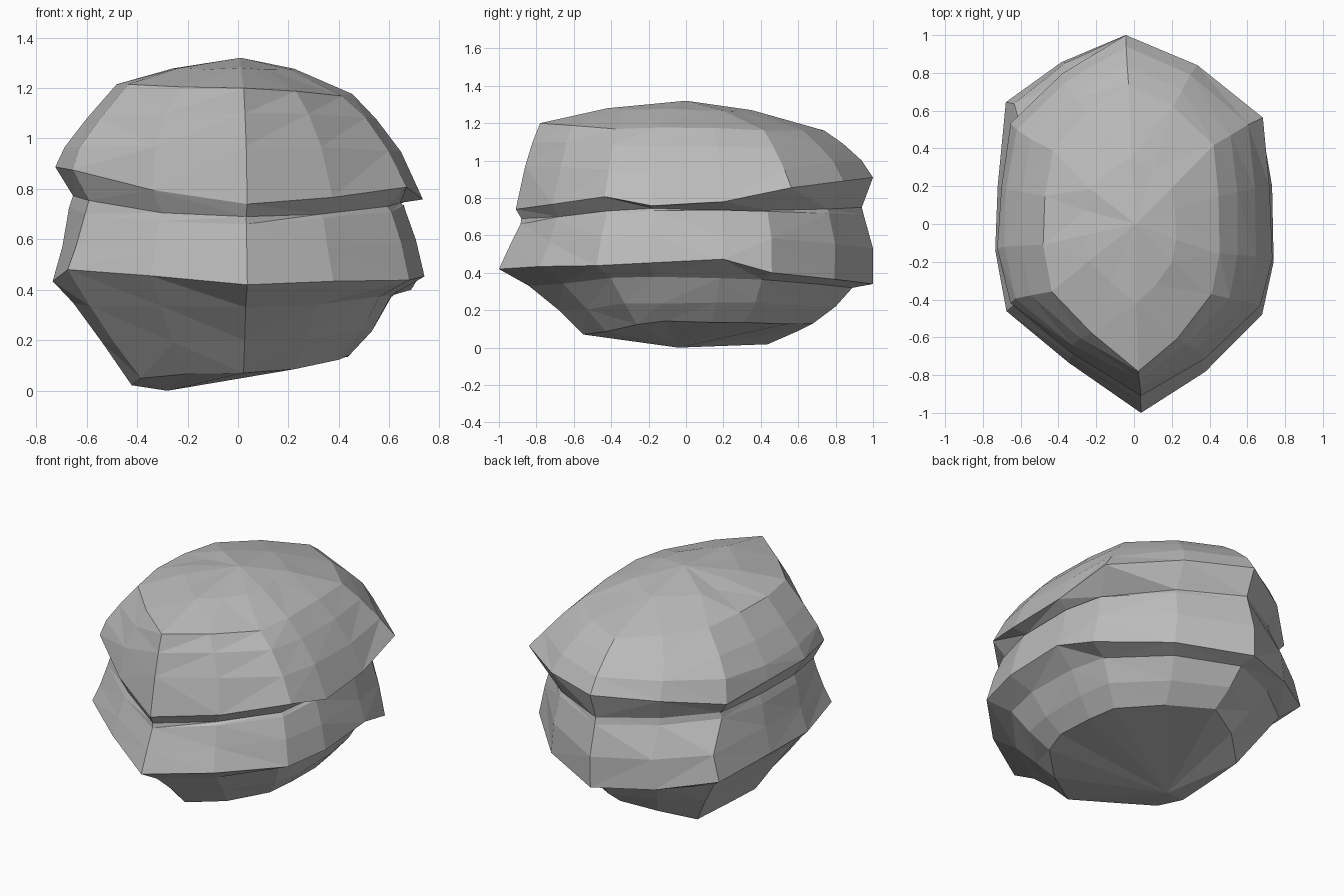
import bpy, bmesh, random
from mathutils import Vector

random.seed(4)
cube = bpy.data.objects.get("Cube")
if cube:
    bpy.data.objects.remove(cube, do_unlink=True)

# Plan outlines of the boulder, pointed at front and back (unit extents)
lower = [(.05, -1), (.51, -.78), (.92, -.48), (1, -.2), (.99, .2), (.93, .46), (.5, .8),
         (-.06, 1), (-.52, .86), (-.91, .64), (-.98, .2), (-1, -.14), (-.91, -.46), (-.47, -.74)]
n = len(lower)
upper = lower[:5] + [(.93, .56), (.46, .84), (-.06, 1), (-.53, .8), (-.9, .53)] + lower[10:]
waist = lower[:8] + upper[8:]

# Uneven height of the underside and the two overhanging lips, by outline point
level = [0] * n
base_lift = [0, 0, 0, 0, 0, 0, 0, 0, -.02, -.03, 0, 0, .03, .01]
middle_lift = [0, 0, 0, .01, .02, -.02, 0, 0, 0, 0, 0, 0, .05, .03]
top_lift = [0, .01, .03, -.03, -.02, .04, .01, 0, -.02, -.05, -.02, 0, .01, .02]

# Each layer edge: (reach, height) toward front, right, back and left, outline, lift
rings = [
    ((.55, .07), (.44, .14), (.68, .13), (.42, .015), lower, base_lift),  # underside rim
    ((.68, .20), (.53, .24), (.80, .22), (.54, .19), lower, level),
    ((.84, .33), (.61, .38), (.89, .32), (.65, .34), lower, level),       # lower crease
    ((1.0, .42), (.74, .45), (1.0, .34), (.74, .44), lower, middle_lift),
    ((.94, .55), (.70, .60), (1.0, .53), (.70, .58), lower, level),
    ((.885, .66), (.66, .73), (.95, .71), (.665, .72), waist, level),
    ((.88, .69), (.64, .74), (.94, .75), (.65, .77), waist, level),       # upper crease
    ((.91, .74), (.73, .79), (1.0, .91), (.72, .89), upper, top_lift),
    ((.86, .97), (.65, .94), (.94, 1.0), (.69, .96), upper, level),
    ((.82, 1.1), (.55, 1.07), (.84, 1.09), (.60, 1.08), upper, level),
    ((.78, 1.2), (.45, 1.17), (.74, 1.16), (.48, 1.21), upper, level),    # crown rim
    ((.42, 1.28), (.22, 1.27), (.35, 1.27), (.26, 1.27), upper, level),
]


def ring_point(ring, i):
    front, right, back, left, outline, lift = ring
    u, v = outline[i]
    side = right if u > 0 else left
    end = back if v > 0 else front
    w = v * v / (u * u + v * v)
    rough = 0 if abs(v) == 1 else .008
    wobble = 1 + random.uniform(-rough, rough)
    z = end[1] * w + side[1] * (1 - w) + lift[i] + random.uniform(-rough, rough)
    return Vector((u * side[0] * wobble, v * end[0] * wobble, z))


# Layered boulder: stacked rings closed by a peak and a base point
bm = bmesh.new()
loops = [[bm.verts.new(ring_point(ring, i)) for i in range(n)] for ring in rings]
for low, high in zip(loops, loops[1:]):
    for i in range(n):
        j = (i + 1) % n
        bm.faces.new((low[i], low[j], high[j], high[i]))
peak = bm.verts.new((.01, 0, 1.32))
base = bm.verts.new((-.28, -.04, 0))
for i in range(n):
    j = (i + 1) % n
    bm.faces.new((loops[-1][i], loops[-1][j], peak))
    bm.faces.new((loops[0][j], loops[0][i], base))
bmesh.ops.triangulate(bm, faces=bm.faces[:])
bmesh.ops.recalc_face_normals(bm, faces=bm.faces[:])

mesh = bpy.data.meshes.new("boulder")
bm.to_mesh(mesh)
bm.free()
boulder = bpy.data.objects.new("boulder", mesh)
bpy.context.collection.objects.link(boulder)

# Plain grey stone
stone = bpy.data.materials.new("grey stone")
stone.use_nodes = True
color = (.5, .5, .5, 1)
stone.diffuse_color = color
stone.node_tree.nodes["Principled BSDF"].inputs["Base Color"].default_value = color
mesh.materials.append(stone)
